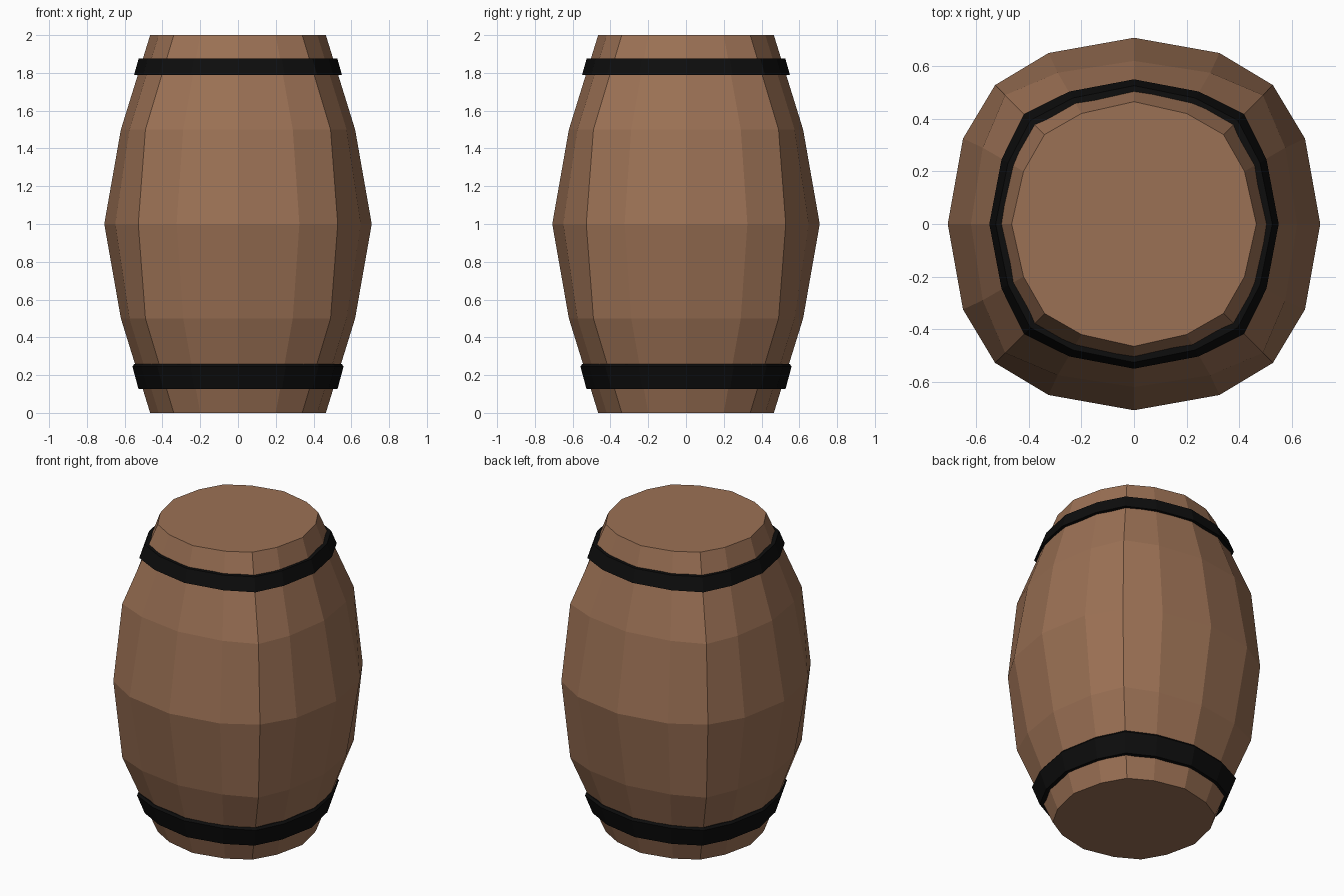
import bpy, bmesh

if "Cube" in bpy.data.objects:
    bpy.data.objects.remove(bpy.data.objects["Cube"])

# Section at each height: mid-side radius, quarter point (a, b), corner coordinate
LEVELS = [
    (0.0, 0.465, 0.20, 0.42, 0.34),
    (0.5, 0.62, 0.29, 0.575, 0.49),
    (1.0, 0.708, 0.325, 0.65, 0.528),
    (1.5, 0.62, 0.29, 0.575, 0.49),
    (2.0, 0.465, 0.20, 0.42, 0.34),
]


def material(name, color):
    mat = bpy.data.materials.new(name)
    mat.diffuse_color = (*color, 1)
    mat.use_nodes = True
    mat.node_tree.nodes["Principled BSDF"].inputs["Base Color"].default_value = mat.diffuse_color
    return mat


def section(z):
    """Interpolated section of the barrel at height z."""
    for lo, hi in zip(LEVELS, LEVELS[1:]):
        if lo[0] <= z <= hi[0]:
            t = (z - lo[0]) / (hi[0] - lo[0])
            return [p + (q - p) * t for p, q in zip(lo[1:], hi[1:])]


def ring(bm, z, radius=None):
    """Sixteen-sided loop, optionally scaled to a given mid-side radius."""
    mid, a, b, corner = section(z)
    s = radius / mid if radius else 1
    pts = [(mid, 0), (b, a), (corner, corner), (a, b)]
    verts = []
    for _ in range(4):
        verts += [bm.verts.new((x * s, y * s, z)) for x, y in pts]
        pts = [(-y, x) for x, y in pts]
    return verts


def bridge(bm, lower, upper):
    n = len(lower)
    for i in range(n):
        j = (i + 1) % n
        bm.faces.new((lower[i], lower[j], upper[j], upper[i]))


def finish(bm, name, mat):
    bmesh.ops.recalc_face_normals(bm, faces=bm.faces)
    mesh = bpy.data.meshes.new(name)
    bm.to_mesh(mesh)
    bm.free()
    mesh.materials.append(mat)
    bpy.context.collection.objects.link(bpy.data.objects.new(name, mesh))


wood = material("wood", (0.33, 0.165, 0.09))
iron = material("iron", (0.004, 0.004, 0.004))

# Barrel body with flat lids
bm = bmesh.new()
rings = [ring(bm, level[0]) for level in LEVELS]
for lower, upper in zip(rings, rings[1:]):
    bridge(bm, lower, upper)
bm.faces.new(rings[0])
bm.faces.new(rings[-1])
finish(bm, "barrel_body", wood)


# Hoops: closed (radius, z) profile carried round the barrel
def hoop(name, profile):
    bm = bmesh.new()
    loops = [ring(bm, z, r) for r, z in profile]
    for i, loop in enumerate(loops):
        bridge(bm, loop, loops[(i + 1) % len(loops)])
    finish(bm, name, iron)


hoop("lower_hoop", [(0.50, 0.127), (0.527, 0.127), (0.559, 0.246), (0.548, 0.26), (0.54, 0.26)])
hoop("upper_hoop", [(0.525, 1.79), (0.55, 1.79), (0.526, 1.875), (0.50, 1.875)])
